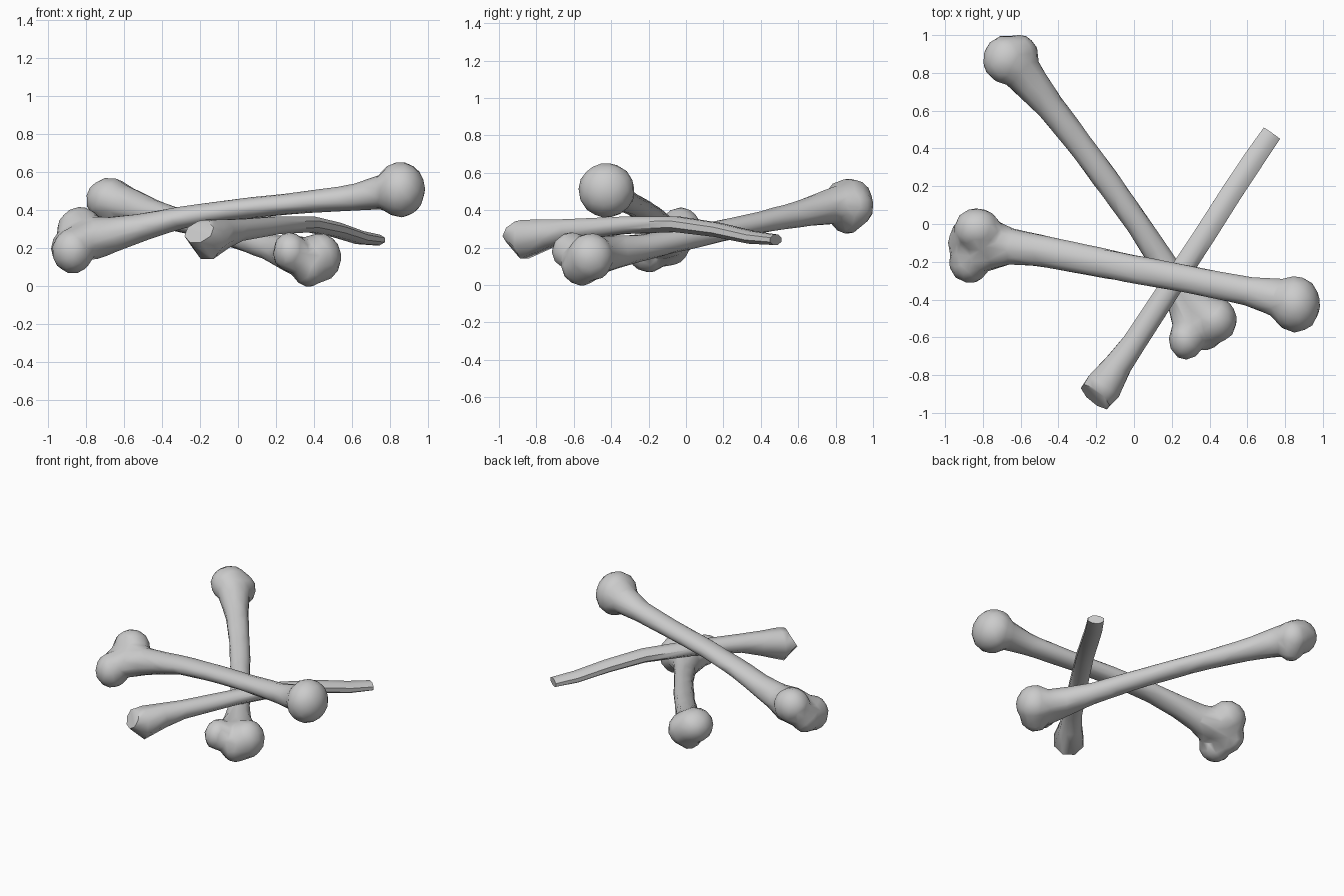
import bpy, bmesh, math
from mathutils import Vector, Matrix


def loft(bm, rings, sides=10):
    """Closed tube through rings of (x, y, z, half width, half height)."""
    pts = [Vector(r[:3]) for r in rings]
    loops = []
    for i, r in enumerate(rings):
        t = (pts[min(i + 1, len(pts) - 1)] - pts[max(i - 1, 0)]).normalized()
        side = t.cross(Vector((0, 0, 1))).normalized()
        up = side.cross(t)
        loop = []
        for k in range(sides):
            a = 2 * math.pi * (k + 0.5) / sides
            loop.append(bm.verts.new(pts[i] + side * r[3] * math.cos(a) + up * r[4] * math.sin(a)))
        loops.append(loop)
    for a, b in zip(loops, loops[1:]):
        for k in range(sides):
            n = (k + 1) % sides
            bm.faces.new((a[k], a[n], b[n], b[k]))
    bm.faces.new(loops[0])
    bm.faces.new(loops[-1])


def make_object(name, bm):
    bmesh.ops.recalc_face_normals(bm, faces=bm.faces)
    mesh = bpy.data.meshes.new(name)
    bm.to_mesh(mesh)
    bm.free()
    ob = bpy.data.objects.new(name, mesh)
    bpy.context.collection.objects.link(ob)
    return ob


def knobbed_bone(name, rings, lobes):
    """Shaft and end lobes fused into one softly faceted surface."""
    bm = bmesh.new()
    loft(bm, rings)
    for x, y, z, rx, ry, rz in lobes:
        m = Matrix.Translation((x, y, z)) @ Matrix.Diagonal((rx, ry, rz, 1))
        bmesh.ops.create_icosphere(bm, subdivisions=3, radius=1, matrix=m)
    ob = make_object(name, bm)
    fuse = ob.modifiers.new("fuse", 'REMESH')
    fuse.mode = 'VOXEL'
    fuse.voxel_size = 0.018
    fuse.use_smooth_shade = True
    soft = ob.modifiers.new("soften", 'SMOOTH')
    soft.factor = 0.5
    soft.iterations = 5
    low = ob.modifiers.new("facet", 'DECIMATE')
    low.ratio = 0.07
    return ob


# Upper bone: ball on the right, two knuckles on the left
knobbed_bone("upper_long_bone", [
    (0.84, -0.41, 0.50, 0.12, 0.12),
    (0.74, -0.385, 0.49, 0.105, 0.09),
    (0.60, -0.355, 0.465, 0.08, 0.07),
    (0.30, -0.295, 0.435, 0.077, 0.058),
    (0.00, -0.24, 0.405, 0.08, 0.056),
    (-0.30, -0.18, 0.36, 0.085, 0.06),
    (-0.50, -0.14, 0.31, 0.088, 0.075),
    (-0.65, -0.12, 0.275, 0.10, 0.095),
    (-0.75, -0.11, 0.255, 0.14, 0.115),
    (-0.86, -0.11, 0.23, 0.15, 0.10),
], [
    (0.855, -0.425, 0.507, 0.132, 0.152, 0.148),
    (-0.87, -0.20, 0.185, 0.11, 0.115, 0.12),
    (-0.83, -0.03, 0.295, 0.125, 0.115, 0.122),
    (-0.90, -0.10, 0.20, 0.085, 0.12, 0.10),
])

# Lower bone: ball at the back left, two knuckles at the front right
knobbed_bone("lower_long_bone", [
    (-0.64, 0.86, 0.44, 0.12, 0.11),
    (-0.55, 0.75, 0.415, 0.10, 0.095),
    (-0.45, 0.63, 0.385, 0.08, 0.075),
    (-0.27, 0.40, 0.335, 0.072, 0.06),
    (-0.13, 0.21, 0.295, 0.072, 0.06),
    (0.02, 0.00, 0.25, 0.067, 0.065),
    (0.17, -0.23, 0.20, 0.075, 0.072),
    (0.25, -0.36, 0.18, 0.095, 0.09),
    (0.32, -0.47, 0.16, 0.14, 0.105),
    (0.36, -0.55, 0.15, 0.15, 0.10),
], [
    (-0.675, 0.87, 0.455, 0.127, 0.13, 0.117),
    (-0.61, 0.89, 0.42, 0.105, 0.115, 0.115),
    (-0.63, 0.86, 0.35, 0.08, 0.08, 0.08),
    (0.275, -0.61, 0.18, 0.092, 0.11, 0.105),
    (0.43, -0.51, 0.15, 0.115, 0.125, 0.13),
    (0.375, -0.56, 0.11, 0.10, 0.11, 0.115),
])

# Slim bone lying between them, flared at the front and cut flat at the back
bm = bmesh.new()
loft(bm, [
    (-0.205, -0.915, 0.285, 0.096, 0.068),
    (-0.16, -0.86, 0.245, 0.105, 0.112),
    (-0.08, -0.74, 0.275, 0.078, 0.083),
    (0.00, -0.63, 0.295, 0.068, 0.062),
    (0.20, -0.325, 0.32, 0.064, 0.050),
    (0.38, -0.05, 0.325, 0.062, 0.045),
    (0.52, 0.17, 0.295, 0.061, 0.041),
    (0.64, 0.35, 0.255, 0.060, 0.037),
    (0.73, 0.48, 0.242, 0.057, 0.030),
], 8)
slim = make_object("slim_bone", bm)
bpy.ops.object.select_all(action='DESELECT')
slim.select_set(True)
bpy.context.view_layer.objects.active = slim
bpy.ops.object.shade_smooth_by_angle(angle=math.radians(50))
